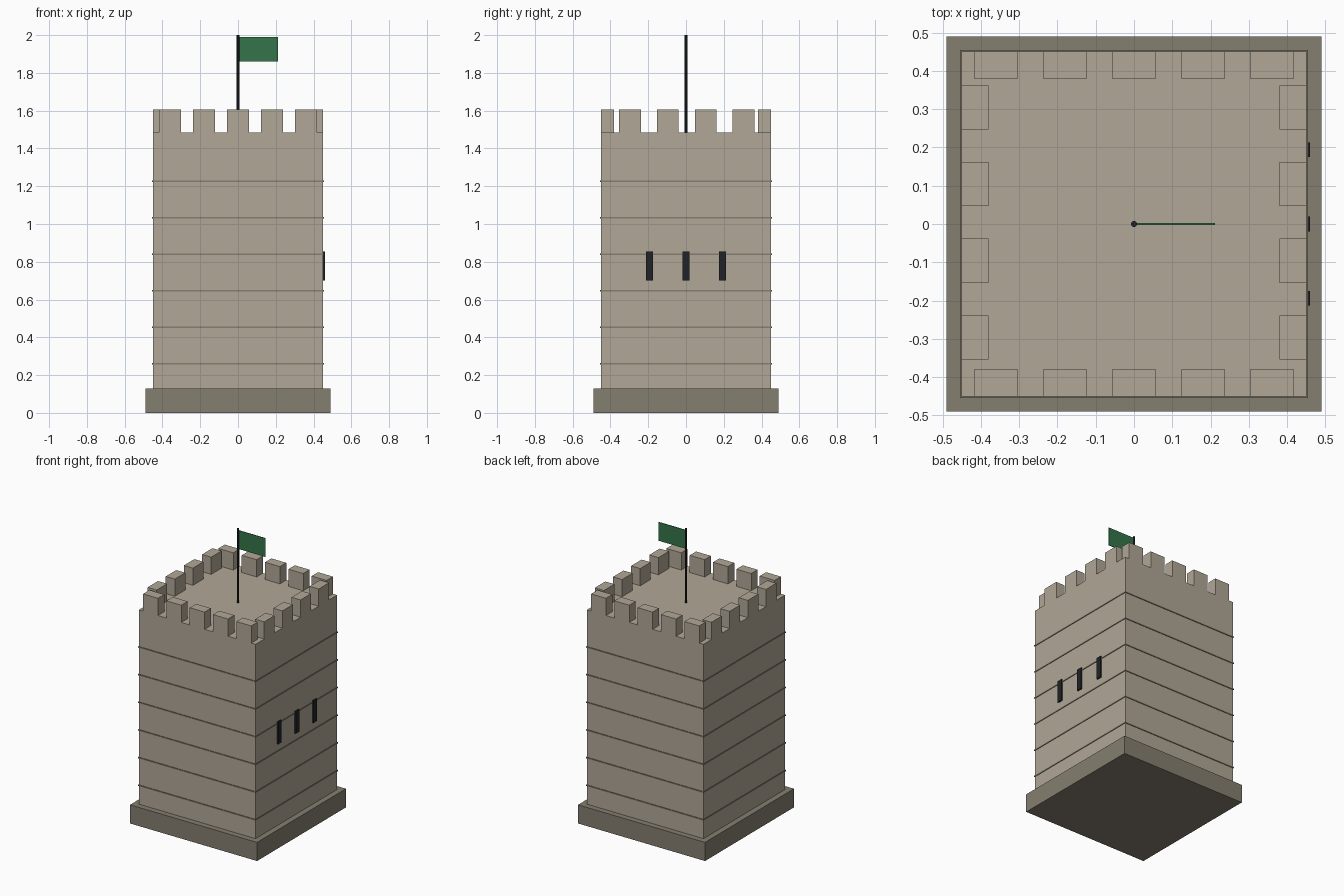
import bpy, bmesh, math

if "Cube" in bpy.data.objects:
    bpy.data.objects.remove(bpy.data.objects["Cube"])


def material(name, rgb):
    m = bpy.data.materials.new(name)
    m.diffuse_color = (*rgb, 1)
    m.use_nodes = True
    m.node_tree.nodes["Principled BSDF"].inputs["Base Color"].default_value = m.diffuse_color
    return m


STONE = material("pale stone", (0.434, 0.390, 0.308))
DARK_STONE = material("dark stone", (0.235, 0.209, 0.162))
BLACK = material("near black", (0.015, 0.016, 0.019))
GREEN = material("flag green", (0.033, 0.175, 0.068))


def finish(name, bm, mat):
    me = bpy.data.meshes.new(name)
    bm.to_mesh(me)
    bm.free()
    me.materials.append(mat)
    ob = bpy.data.objects.new(name, me)
    bpy.context.collection.objects.link(ob)
    return ob


def box(name, x, y, z, mat):
    """Box from (min, max) pairs on each axis."""
    bm = bmesh.new()
    bmesh.ops.create_cube(bm, size=1)
    for v in bm.verts:
        v.co = [r[0] if c < 0 else r[1] for c, r in zip(v.co, (x, y, z))]
    return finish(name, bm, mat)


def span(centre, width):
    return (centre - width / 2, centre + width / 2)


HALF, ROOF, TOP = 0.45, 1.485, 1.605

# Plinth and tower body
box("plinth", (-0.49, 0.49), (-0.49, 0.49), (0, 0.13), DARK_STONE)
box("tower_body", (-HALF, HALF), (-HALF, HALF), (0.13, ROOF), STONE)

# Thin course lines round the walls
for i in range(6):
    box(f"course_line_{i}", (-0.454, 0.454), (-0.454, 0.454),
        span(0.261 + i * 0.193, 0.008), DARK_STONE)

# Battlements: five on front and back, four on each side
for side in (-1, 1):
    edge = sorted((side * HALF, side * 0.38))
    for i in range(5):
        box("merlon_front_back", span(-0.36 + 0.18 * i, 0.115), edge, (ROOF, TOP), STONE)
    for i in range(4):
        box("merlon_side", edge, span(-0.296 + 0.2 * i, 0.115), (ROOF, TOP), STONE)

# Arrow slits on the right wall
for y in (-0.194, 0, 0.194):
    box("arrow_slit", (0.4505, 0.46), span(y, 0.038), (0.70, 0.855), BLACK)

# Flagpole and flag
bm = bmesh.new()
bmesh.ops.create_cone(bm, cap_ends=True, segments=10, radius1=0.008, radius2=0.008,
                      depth=2.0 - ROOF)
bmesh.ops.translate(bm, verts=bm.verts, vec=(0, 0, (2.0 + ROOF) / 2))
finish("flagpole", bm, BLACK)
box("flag", (0.004, 0.212), (-0.002, 0.002), (1.86, 1.99), GREEN)
